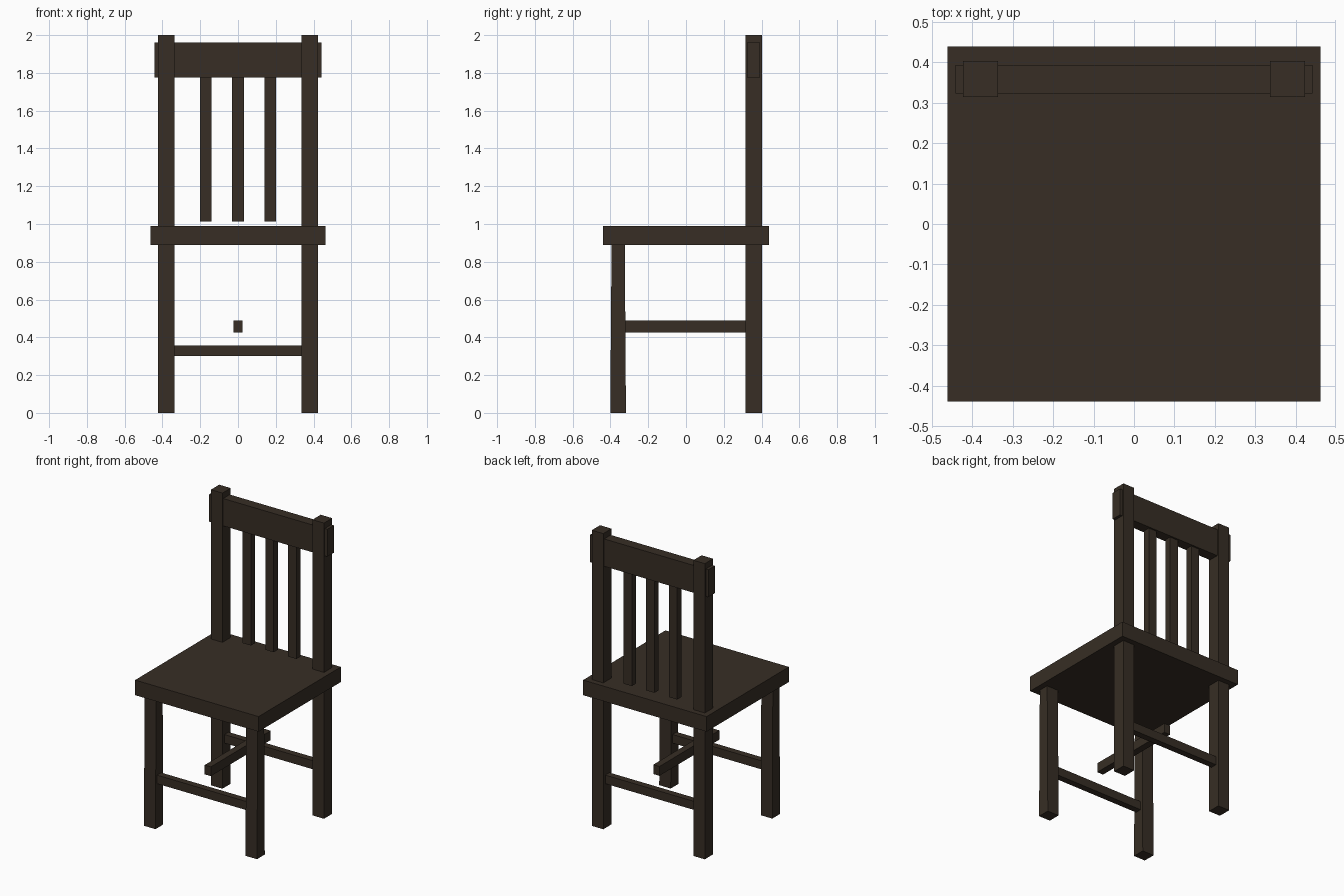
import bpy

if "Cube" in bpy.data.objects:
    bpy.data.objects.remove(bpy.data.objects["Cube"])

wood = bpy.data.materials.new("dark_brown_wood")
wood.diffuse_color = (0.038, 0.027, 0.018, 1)
wood.use_nodes = True
wood.node_tree.nodes["Principled BSDF"].inputs["Base Color"].default_value = wood.diffuse_color


def block(name, x, y, z, y_top=None):
    """Box from (min, max) ranges; y_top gives a different depth range at the top."""
    verts = []
    for zz, ys in ((z[0], y), (z[1], y_top or y)):
        verts += [(x[0], ys[0], zz), (x[1], ys[0], zz), (x[1], ys[1], zz), (x[0], ys[1], zz)]
    faces = [(3, 2, 1, 0), (4, 5, 6, 7)]
    faces += [(i, (i + 1) % 4, (i + 1) % 4 + 4, i + 4) for i in range(4)]
    mesh = bpy.data.meshes.new(name)
    mesh.from_pydata(verts, [], faces)
    mesh.materials.append(wood)
    obj = bpy.data.objects.new(name, mesh)
    bpy.context.collection.objects.link(obj)
    return obj


# Seat board
block("seat", (-0.462, 0.462), (-0.44, 0.44), (0.888, 0.99))

# Back posts run full height, front legs narrow slightly towards the seat
for side, x in (("left", (-0.423, -0.337)), ("right", (0.337, 0.423))):
    block("back_post_" + side, x, (0.315, 0.403), (0, 2))
    block("front_leg_" + side, x, (-0.401, -0.318), (0, 0.89), (-0.394, -0.324))

# Wide top rail and the three slats hanging from it
block("top_rail", (-0.442, 0.442), (0.323, 0.393), (1.775, 1.96))
for i in (-1, 0, 1):
    c = i * 0.17
    block("back_slat", (c - 0.031, c + 0.031), (0.337, 0.381), (1.013, 1.78))

# Stretchers: front, back and centre
for name, y in (("front_stretcher", -0.36), ("back_stretcher", 0.359)):
    block(name, (-0.34, 0.34), (y - 0.022, y + 0.022), (0.3, 0.358))
block("centre_stretcher", (-0.023, 0.023), (-0.323, 0.317), (0.425, 0.488))
